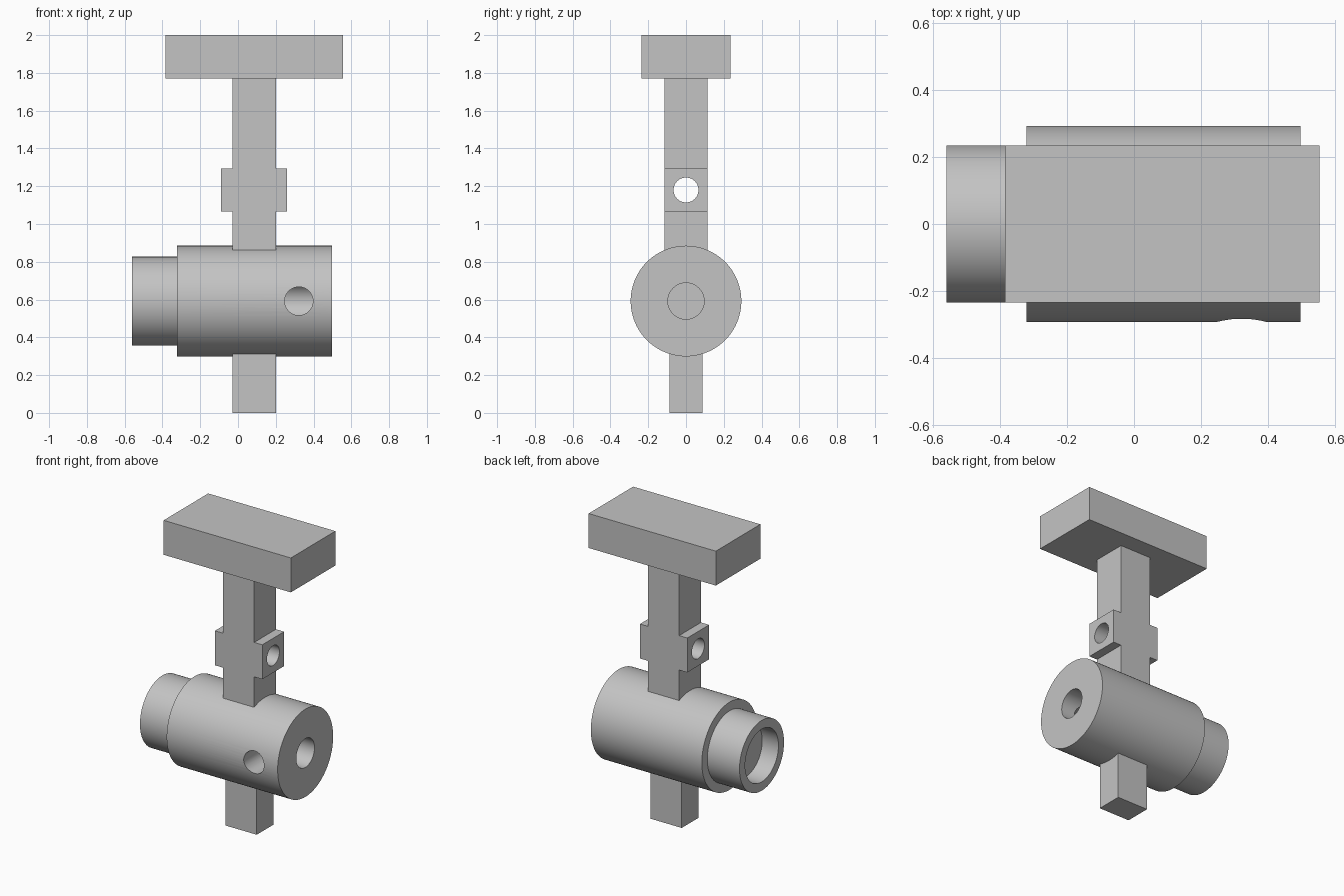
import bpy, bmesh, math
from mathutils import Matrix, Vector

default = bpy.data.objects.get("Cube")
if default:
    bpy.data.objects.remove(default, do_unlink=True)

grey = bpy.data.materials.new("plain grey")
grey.use_nodes = True
colour = (0.55, 0.55, 0.55, 1)
grey.diffuse_color = colour
grey.node_tree.nodes["Principled BSDF"].inputs["Base Color"].default_value = colour

AXIS_Z = 0.592    # height of the barrel axis
STEM_X = 0.085    # middle of the upright


def finish(bm, name):
    bmesh.ops.recalc_face_normals(bm, faces=bm.faces)
    mesh = bpy.data.meshes.new(name)
    bm.to_mesh(mesh)
    bm.free()
    mesh.materials.append(grey)
    obj = bpy.data.objects.new(name, mesh)
    bpy.context.collection.objects.link(obj)
    return obj


def box(name, centre, size):
    bm = bmesh.new()
    bmesh.ops.create_cube(bm, size=1, matrix=Matrix.LocRotScale(Vector(centre), None, Vector(size)))
    return finish(bm, name)


def extrude_outline(name, points, half_depth):
    """Extrude a closed (x, z) outline along y."""
    bm = bmesh.new()
    face = bm.faces.new([bm.verts.new((x, -half_depth, z)) for x, z in points])
    new = bmesh.ops.extrude_face_region(bm, geom=[face])["geom"]
    verts = [v for v in new if isinstance(v, bmesh.types.BMVert)]
    bmesh.ops.translate(bm, verts=verts, vec=(0, 2 * half_depth, 0))
    return finish(bm, name)


def turn(name, profile, steps=96):
    """Revolve an (x, radius) profile around the barrel axis."""
    bm = bmesh.new()
    verts = [bm.verts.new((x, 0, AXIS_Z + r)) for x, r in profile]
    edges = [bm.edges.new(pair) for pair in zip(verts, verts[1:])]
    bmesh.ops.spin(bm, geom=verts + edges, cent=(0, 0, AXIS_Z), axis=(1, 0, 0),
                   angle=math.tau, steps=steps, use_merge=True)
    bmesh.ops.remove_doubles(bm, verts=bm.verts, dist=1e-5)
    return finish(bm, name)


def drill(obj, centre, radius, length, axis):
    bm = bmesh.new()
    spin = Matrix.Rotation(math.pi / 2, 4, "Y" if axis == "X" else "X")
    bmesh.ops.create_cone(bm, cap_ends=True, segments=48, radius1=radius, radius2=radius,
                          depth=length, matrix=Matrix.Translation(centre) @ spin)
    cutter = finish(bm, "drill_cutter")
    cutter.hide_render = True
    mod = obj.modifiers.new("hole", "BOOLEAN")
    mod.operation, mod.solver, mod.object = "DIFFERENCE", "EXACT", cutter
    bpy.context.view_layer.objects.active = obj
    bpy.ops.object.modifier_apply(modifier=mod.name)
    bpy.data.objects.remove(cutter, do_unlink=True)


def smooth(obj):
    bpy.ops.object.select_all(action="DESELECT")
    obj.select_set(True)
    bpy.context.view_layer.objects.active = obj
    bpy.ops.object.shade_smooth_by_angle(angle=math.radians(30))


# Barrel with a stepped collar, a shallow recess at the left and a blind bore at the right
barrel = turn("barrel", [
    (-0.44, 0), (-0.44, 0.176), (-0.56, 0.176), (-0.56, 0.235), (-0.322, 0.235),
    (-0.322, 0.293), (0.498, 0.293), (0.498, 0.096), (0.05, 0.096), (0.05, 0)])
drill(barrel, (0.322, -0.2, AXIS_Z), 0.075, 0.4, "Y")   # front port into the bore
smooth(barrel)

# Upright with a lug on each side, drawn as half an outline and mirrored
half = [(0.115, 0.8), (0.115, 1.065), (0.175, 1.065),
        (0.175, 1.295), (0.115, 1.295), (0.115, 1.77)]
outline = [(STEM_X + x, z) for x, z in half] + [(STEM_X - x, z) for x, z in reversed(half)]
stem = extrude_outline("stem", outline, 0.115)
drill(stem, (STEM_X, 0, 1.18), 0.066, 0.6, "X")         # cross hole through both lugs
smooth(stem)

# Handle plate on top and peg underneath
box("handle_plate", (STEM_X, 0, 1.885), (0.94, 0.47, 0.23))
box("lower_peg", (STEM_X, 0, 0.18), (0.23, 0.176, 0.36))
